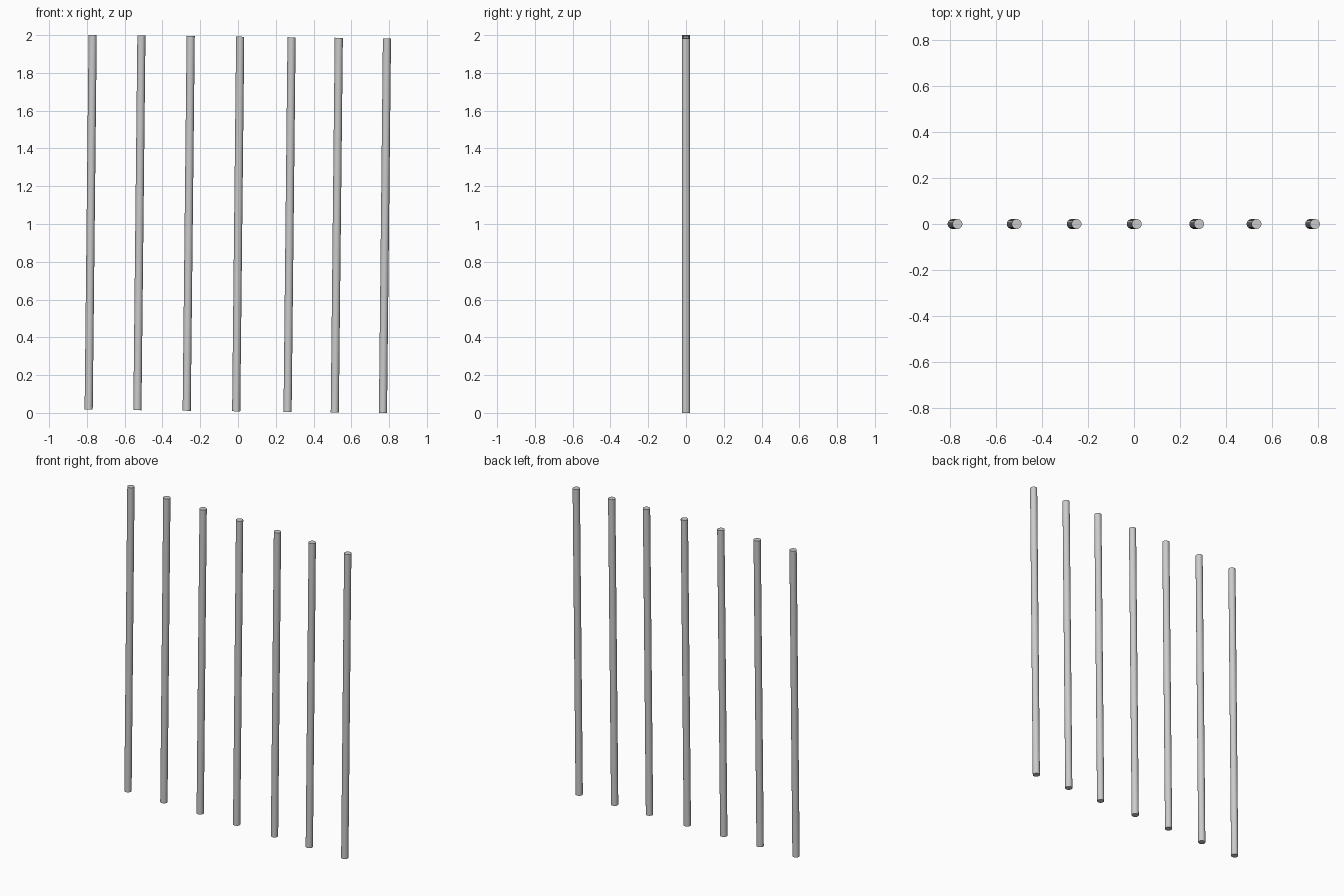
import bpy, math

if "Cube" in bpy.data.objects:
    bpy.data.objects.remove(bpy.data.objects["Cube"])

TILT = 0.0107      # the whole row leans slightly towards +x
RADIUS = 0.0215
LENGTH = 1.983
CENTRES = [-0.780, -0.522, -0.261, 0.001, 0.273, 0.523, 0.778]


def add_bar(number, x):
    """One slim round bar, leaning with the row."""
    bpy.ops.mesh.primitive_cylinder_add(
        vertices=32, radius=RADIUS, depth=LENGTH,
        location=(x, 0, 1 - x * math.tan(TILT)), rotation=(0, TILT, 0))
    bar = bpy.context.object
    bar.name = f"vertical_bar_{number}"
    bpy.ops.object.shade_smooth_by_angle(angle=math.radians(30))


# Row of seven separate bars
for i, x in enumerate(CENTRES, 1):
    add_bar(i, x)
